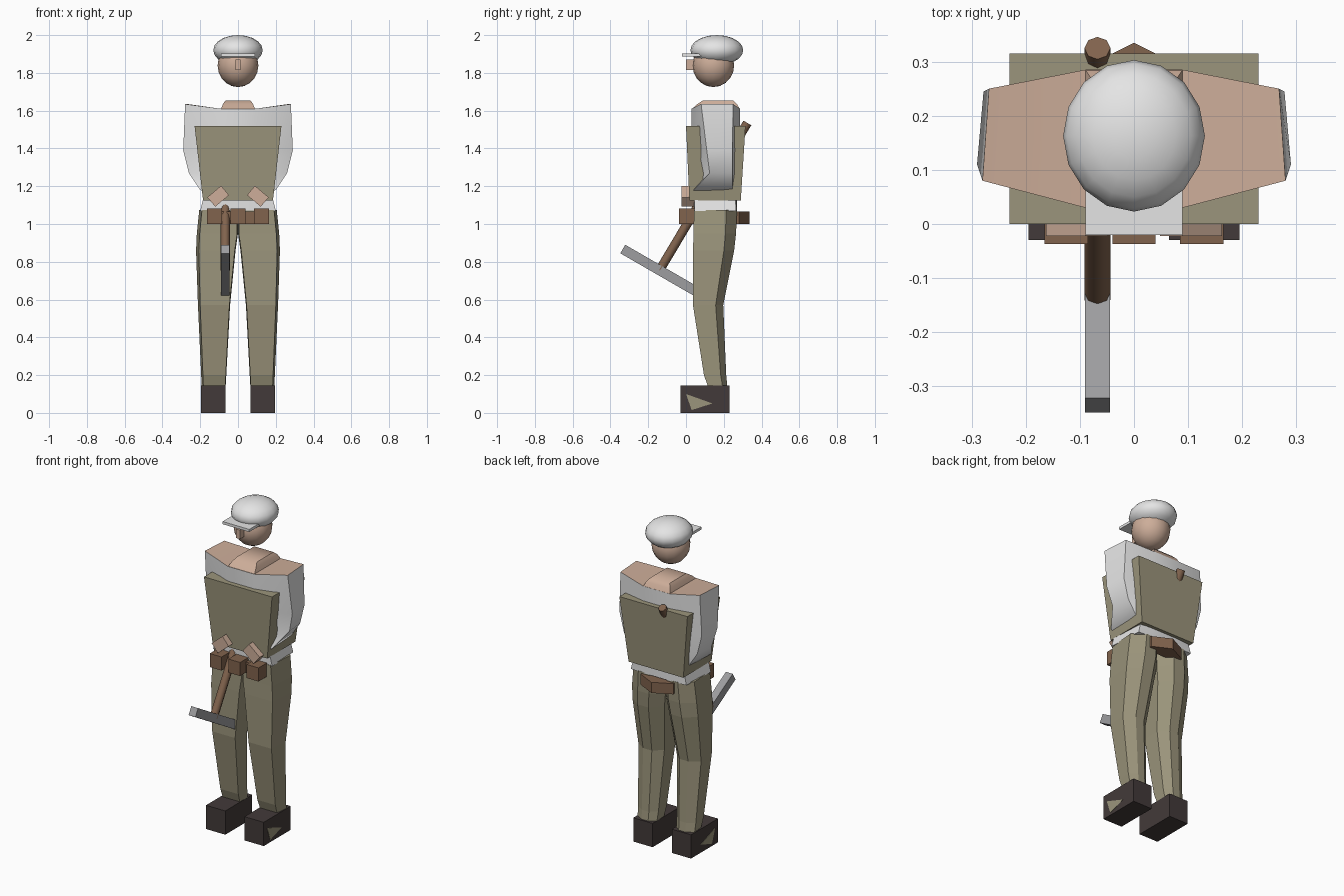
import bpy, bmesh, math
from mathutils import Vector, Matrix

if "Cube" in bpy.data.objects:
    bpy.data.objects.remove(bpy.data.objects["Cube"], do_unlink=True)


def material(name, rgb):
    m = bpy.data.materials.new(name)
    m.use_nodes = True
    m.diffuse_color = (*rgb, 1)
    m.node_tree.nodes["Principled BSDF"].inputs["Base Color"].default_value = (*rgb, 1)
    return m


WHITE = material("white_cloth", (0.78, 0.78, 0.78))
SKIN = material("skin", (0.61, 0.42, 0.32))
OLIVE = material("olive_cloth", (0.33, 0.30, 0.20))
BROWN = material("brown_leather", (0.22, 0.125, 0.075))
DARK = material("dark_boot", (0.055, 0.042, 0.041))
METAL = material("grey_metal", (0.34, 0.34, 0.35))


def finish(name, bm, *mats, smooth=None):
    bmesh.ops.recalc_face_normals(bm, faces=bm.faces)
    mesh = bpy.data.meshes.new(name)
    bm.to_mesh(mesh)
    bm.free()
    for m in mats:
        mesh.materials.append(m)
    ob = bpy.data.objects.new(name, mesh)
    bpy.context.collection.objects.link(ob)
    if smooth:
        bpy.ops.object.select_all(action="DESELECT")
        ob.select_set(True)
        bpy.context.view_layer.objects.active = ob
        bpy.ops.object.shade_smooth_by_angle(angle=math.radians(smooth))
    return ob


def loft(rings, top=None):
    """Skin a stack of rings; top optionally lists the cap polygons of the last ring."""
    bm = bmesh.new()
    rows = [[bm.verts.new(p) for p in ring] for ring in rings]
    n = len(rows[0])
    for a, b in zip(rows, rows[1:]):
        for i in range(n):
            j = (i + 1) % n
            bm.faces.new((a[i], a[j], b[j], b[i]))
    bm.faces.new(rows[0])
    for poly in top or [range(n)]:
        bm.faces.new([rows[-1][i] for i in poly])
    return bm


def rect(x0, x1, y0, y1, z):
    return [(x0, y0, z), (x1, y0, z), (x1, y1, z), (x0, y1, z)]


def box(name, mat, x, y, z):
    return finish(name, loft([rect(*x, *y, z[0]), rect(*x, *y, z[1])]), mat)


def turned_box(name, mat, centre, size, angle, axis):
    bm = bmesh.new()
    m = Matrix.Translation(centre) @ Matrix.Rotation(angle, 4, axis) @ Matrix.Diagonal((*size, 1))
    bmesh.ops.create_cube(bm, size=1, matrix=m)
    return finish(name, bm, mat)


def ball(name, mat, centre, radii):
    bm = bmesh.new()
    m = Matrix.Translation(centre) @ Matrix.Diagonal((*radii, 1))
    bmesh.ops.create_uvsphere(bm, u_segments=16, v_segments=10, radius=1, matrix=m)
    return finish(name, bm, mat, smooth=60)


# Shirt with sleeves: shoulders slope up outwards and have a bare top
def shirt_ring(z, lift, xo, inner, outer):
    xi, (f, b), (of, ob) = 0.09, inner, outer
    zo = z + lift
    return [(-xi, f, z), (xi, f, z), (xo, of, zo), (xo - 0.012, ob, zo),
            (xi, b, z), (-xi, b, z), (-xo + 0.012, ob, zo), (-xo, of, zo)]


bm = loft([shirt_ring(1.07, 0, 0.2, (0.042, 0.27), (0.045, 0.265)),
           shirt_ring(1.17, 0, 0.175, (0.04, 0.27), (0.045, 0.26)),
           shirt_ring(1.18, 0, 0.2, (0.03, 0.28), (0.04, 0.245)),
           shirt_ring(1.27, 0, 0.26, (0.03, 0.285), (0.125, 0.245)),
           shirt_ring(1.39, 0, 0.29, (0.03, 0.285), (0.11, 0.245)),
           shirt_ring(1.61, 0.025, 0.28, (0.03, 0.285), (0.08, 0.25))],
          top=[(0, 1, 4, 5), (1, 2, 3, 4), (0, 5, 6, 7)])
bm.normal_update()
for face in bm.faces:
    if min(v.co.z for v in face.verts) > 1.6:
        face.material_index = 1
finish("shirt", bm, WHITE, SKIN, smooth=35)

# Neck, vest and waist gear
finish("neck", loft([rect(-0.09, 0.09, 0.03, 0.285, 1.608),
                     rect(-0.08, 0.08, 0.06, 0.27, 1.635),
                     rect(-0.065, 0.065, 0.09, 0.25, 1.655)]), SKIN, smooth=50)
finish("vest", loft([rect(-0.185, 0.185, 0.018, 0.29, 1.125),
                     rect(-0.23, 0.23, 0.0, 0.315, 1.52)]), OLIVE)
for i, x in enumerate((-0.125, 0, 0.125)):
    box(f"belt_pouch_{i + 1}", BROWN, (x - 0.04, x + 0.04), (-0.037, 0.045), (1.0, 1.083))
box("front_belt", BROWN, (-0.16, 0.16), (0.018, 0.06), (1.0, 1.065))
belt = [(-0.11, 0.235), (0.11, 0.235), (0.11, 0.28), (0, 0.335), (-0.11, 0.28)]
finish("back_belt", loft([[(x, y, z) for x, y in belt] for z in (1.0, 1.065)]), BROWN)


# Legs, boots and hands, one for each side
def leg_ring(s, z, xi, xo, yf, yb):
    w, d = xo - xi, yb - yf
    return [(s * (xi + u * w), yf + v * d, z) for u, v in
            ((0.02, 0), (0.93, 0), (1, 0.75), (0.65, 1), (0.3, 1), (0, 0.7))]


LEG = ((1.075, 0, 0.205, 0.042, 0.27), (0.95, 0, 0.218, 0.04, 0.265),
       (0.86, 0.013, 0.222, 0.037, 0.255), (0.57, 0.042, 0.212, 0.037, 0.197),
       (0.2, 0.062, 0.195, 0.095, 0.213), (0.13, 0.066, 0.192, 0.12, 0.22))
for side, s in (("left", 1), ("right", -1)):
    finish(f"{side}_leg", loft([leg_ring(s, *r) for r in LEG]), OLIVE)
    box(f"{side}_boot", DARK, sorted((s * 0.065, s * 0.195)), (-0.03, 0.23), (0, 0.145))
    tri = ((0.0, 0.1), (0.03, 0.015), (0.14, 0.05))
    finish(f"{side}_boot_patch", loft([[(s * x, y, z) for y, z in tri]
                                       for x in (0.19, 0.197)]), OLIVE)
    turned_box(f"{side}_hand", SKIN, (s * 0.105, 0.015, 1.147), (0.095, 0.075, 0.065),
               s * math.radians(40), "Y")

# Head, nose and flat cap
ball("head", SKIN, (0, 0.145, 1.84), (0.108, 0.11, 0.115))
box("nose", SKIN, (-0.013, 0.013), (0.0, 0.06), (1.815, 1.87))
ball("cap", WHITE, (0, 0.163, 1.92), (0.131, 0.14, 0.08))
box("cap_visor", WHITE, (-0.09, 0.09), (-0.02, 0.1), (1.887, 1.903))

# Pickaxe carried through the belt, its handle emerging behind the shoulder
low, high = Vector((-0.0675, -0.14, 0.755)), Vector((-0.0675, 0.325, 1.535))
way = high - low
bm = bmesh.new()
bmesh.ops.create_cone(bm, cap_ends=True, segments=8, radius1=0.024, radius2=0.024,
                      depth=way.length,
                      matrix=Matrix.Translation((low + high) / 2)
                      @ way.to_track_quat("Z", "Y").to_matrix().to_4x4())
finish("pick_handle", bm, BROWN, smooth=50)
turned_box("pick_head", METAL, (-0.0675, -0.14, 0.755), (0.046, 0.45, 0.052),
           math.radians(-30), "X")
